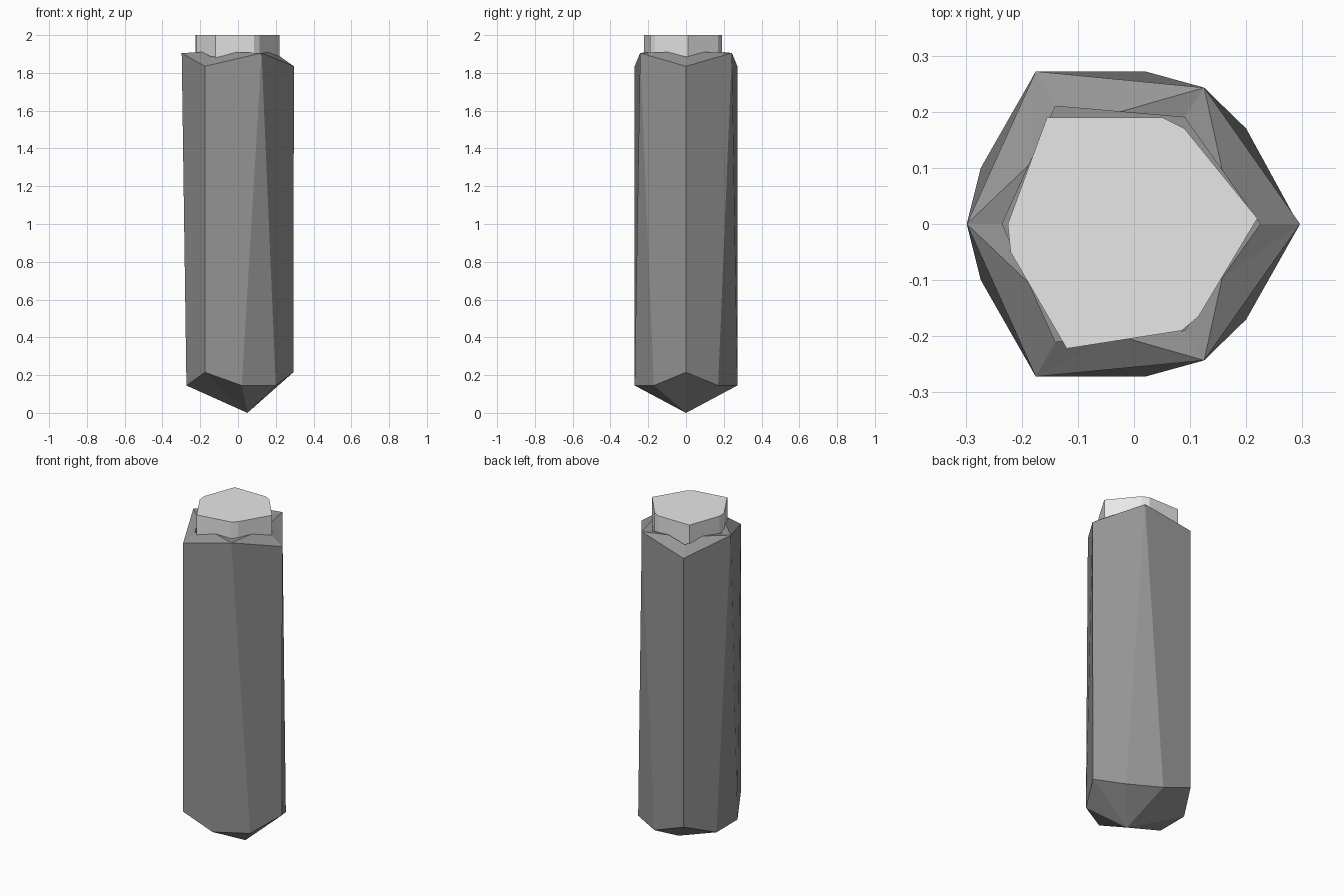
import bpy
import bmesh

if "Cube" in bpy.data.objects:
    bpy.data.objects.remove(bpy.data.objects["Cube"], do_unlink=True)


def make_material(name, value):
    mat = bpy.data.materials.new(name)
    mat.use_nodes = True
    color = (value, value, value, 1)
    mat.diffuse_color = color
    bsdf = mat.node_tree.nodes["Principled BSDF"]
    bsdf.inputs["Base Color"].default_value = color
    bsdf.inputs["Roughness"].default_value = 0.8
    return mat


def finish(bm, name, mat):
    bmesh.ops.recalc_face_normals(bm, faces=bm.faces)
    mesh = bpy.data.meshes.new(name)
    bm.to_mesh(mesh)
    bm.free()
    mesh.materials.append(mat)
    obj = bpy.data.objects.new(name, mesh)
    bpy.context.collection.objects.link(obj)
    return obj


def mirrored_ring(bm, half):
    """Close a half outline given at y >= 0 by mirroring it across y."""
    other = [(x, -y, z) for x, y, z in reversed(half) if y > 0]
    return [bm.verts.new(p) for p in half + other]


dark_gray = make_material("dark gray", 0.30)
light_gray = make_material("light gray", 0.80)

# Faceted crystal body
bm = bmesh.new()
low, corner, high, notch = 0.145, 0.215, 1.905, 1.835
bottom = mirrored_ring(bm, [(0.293, 0, corner), (0.2, 0.17, low), (0.02, 0.272, low),
                            (-0.175, 0.272, corner), (-0.273, 0.1, low)])
top = mirrored_ring(bm, [(0.296, 0, notch), (0.125, 0.243, high),
                         (-0.175, 0.272, notch), (-0.298, 0, high)])
inner = mirrored_ring(bm, [(0.225, 0, 1.885), (0.09, 0.19, 1.9),
                           (-0.14, 0.21, 1.885), (-0.235, 0, 1.9)])

# Three repeated sides: two long quads around a narrow triangle
for k in range(3):
    b = [bottom[(3 * k + j) % 9] for j in range(4)]
    t = [top[(2 * k + j) % 6] for j in range(3)]
    bm.faces.new((b[0], b[1], t[1], t[0]))
    bm.faces.new((b[1], b[2], t[1]))
    bm.faces.new((b[2], b[3], t[2], t[1]))

# Pointed underside
tip = bm.verts.new((0.05, 0, 0))
for a, b in zip(bottom, bottom[1:] + bottom[:1]):
    bm.faces.new((a, tip, b))

# Uneven rim around a shallow socket
lip = []
for i in range(6):
    j = (i + 1) % 6
    mid = bm.verts.new((inner[i].co + inner[j].co) / 2)
    mid.co.z = 1.91
    bm.faces.new((top[i], mid, inner[i]))
    bm.faces.new((top[i], top[j], mid))
    bm.faces.new((top[j], inner[j], mid))
    lip += [inner[i], mid]
floor = [bm.verts.new((v.co.x, v.co.y, 1.84)) for v in lip]
for i in range(len(lip)):
    j = (i + 1) % len(lip)
    bm.faces.new((lip[i], lip[j], floor[j], floor[i]))
bm.faces.new(floor)
finish(bm, "crystal_body", dark_gray)

# Pale six-sided core with clipped corners, standing out of the socket
outline = [(0.22, 0.01), (0.09, 0.17), (0.05, 0.19), (-0.155, 0.19), (-0.225, 0.0),
           (-0.22, -0.05), (-0.12, -0.222), (0.085, -0.19), (0.115, -0.165)]
bm = bmesh.new()
base = bm.faces.new([bm.verts.new((x, y, 1.85)) for x, y in outline])
grown = bmesh.ops.extrude_face_region(bm, geom=[base], use_keep_orig=True)
upper = [g for g in grown["geom"] if isinstance(g, bmesh.types.BMVert)]
bmesh.ops.translate(bm, vec=(0, 0, 0.15), verts=upper)
finish(bm, "crystal_core", light_gray)
